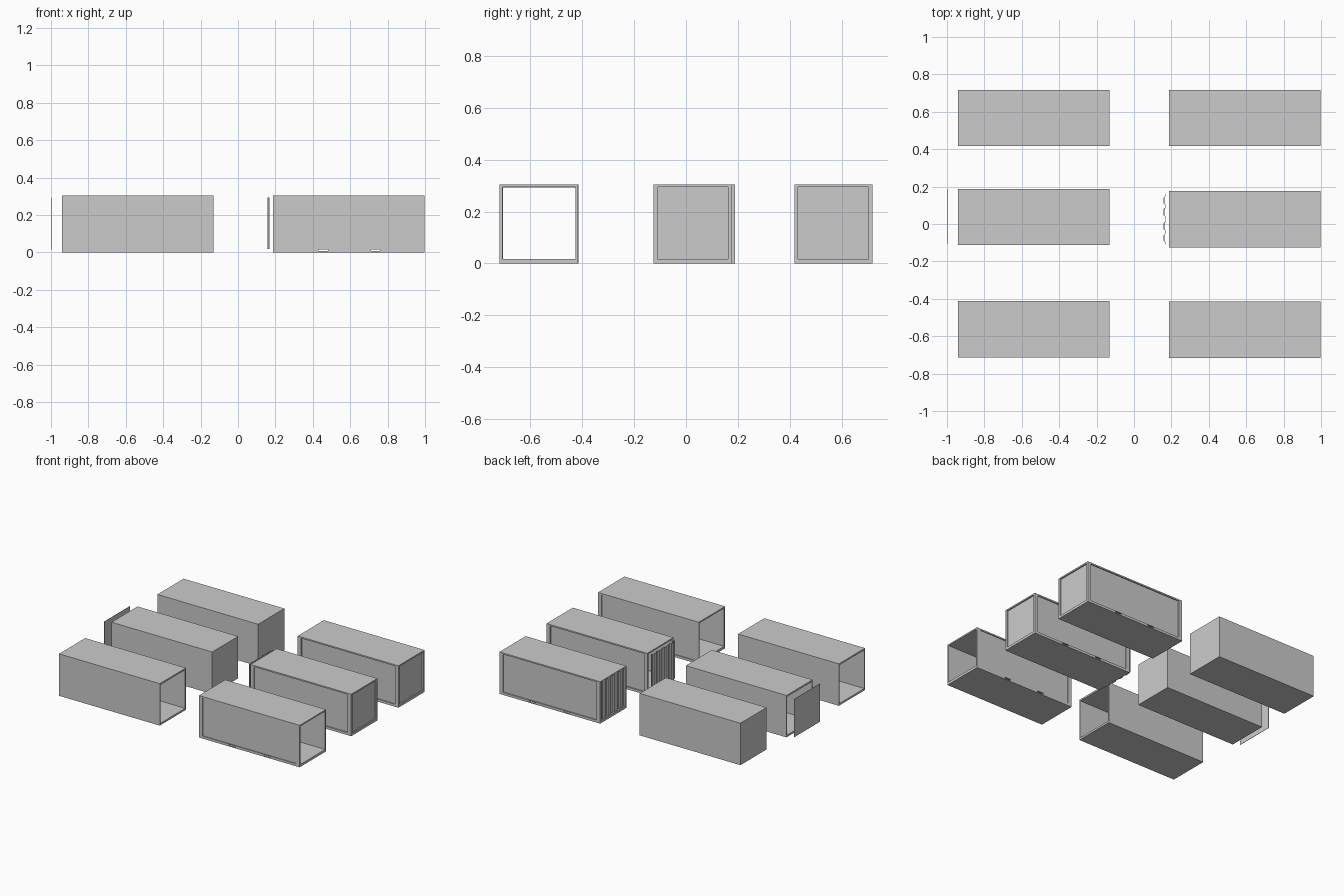
import bpy, bmesh

if "Cube" in bpy.data.objects:
    bpy.data.objects.remove(bpy.data.objects["Cube"])

H = 0.305            # container height
FLOOR, ROOF = 0.018, 0.295


def make(name, bm):
    bmesh.ops.recalc_face_normals(bm, faces=bm.faces)
    me = bpy.data.meshes.new(name)
    bm.to_mesh(me)
    bm.free()
    ob = bpy.data.objects.new(name, me)
    bpy.context.collection.objects.link(ob)
    return ob


def add_box(bm, x0, x1, y0, y1, z0, z1):
    v = bmesh.ops.create_cube(bm, size=1)["verts"]
    for p in v:
        p.co = ((x0 + x1) / 2 + p.co.x * (x1 - x0),
                (y0 + y1) / 2 + p.co.y * (y1 - y0),
                (z0 + z1) / 2 + p.co.z * (z1 - z0))


def boxes(name, *dims):
    bm = bmesh.new()
    for d in dims:
        add_box(bm, *d)
    return make(name, bm)


def corrugated_doors(name, x, y0, y1):
    # two leaves, each a thin vertical sheet with raised ribs on the -x side
    bm = bmesh.new()
    mid, gap = (y0 + y1) / 2, 0.001
    for a, b in ((y0, mid - gap), (mid + gap, y1)):
        w = b - a
        outer = [(0, a)]
        for c in (0.27, 0.73):
            outer += [(0, a + (c - 0.17) * w), (-0.007, a + (c - 0.12) * w),
                      (-0.007, a + (c + 0.12) * w), (0, a + (c + 0.17) * w)]
        outer.append((0, b))
        profile = outer + [(px + 0.003, py) for px, py in reversed(outer)]
        face = bm.faces.new([bm.verts.new((x + px, py, FLOOR + 0.001))
                             for px, py in profile])
        ext = bmesh.ops.extrude_face_region(bm, geom=[face])["geom"]
        bmesh.ops.translate(bm, vec=(0, 0, ROOF - FLOOR - 0.002),
                            verts=[g for g in ext if isinstance(g, bmesh.types.BMVert)])
    return make(name, bm)


def simple_container(tag, y0, y1, left_closed, right_closed):
    x0, x1, t = -0.94, -0.13, 0.008
    parts = [(x0, x1, y0, y1, 0, 0.014), (x0, x1, y0, y1, H - 0.012, H),
             (x0, x1, y0, y0 + t, 0.014, H - 0.012),
             (x0, x1, y1 - t, y1, 0.014, H - 0.012)]
    if left_closed:
        parts.append((x0, x0 + 0.004, y0 + t, y1 - t, 0.014, H - 0.012))
    if right_closed:
        parts.append((x1 - 0.004, x1, y0 + t, y1 - t, 0.014, H - 0.012))
    boxes(tag + "_simple_shell", *parts)


def framed_container(tag, y0, y1, post, doors, end_wall):
    x0, x1, px = 0.188, 0.998, 0.028
    # floor with two fork pockets running right through
    pockets = [0.43, 0.48, 0.71, 0.76]
    e = [x0] + pockets + [x1]
    boxes(tag + "_floor", (x0, x1, y0, y1, 0, 0.007),
          *[(e[i], e[i + 1], y0, y1, 0.007, 0.016) for i in (0, 2, 4)],
          (x0, x1, y0, y1, 0.016, FLOOR))
    boxes(tag + "_roof", (x0, x1, y0, y1, ROOF, H))
    # corner posts
    boxes(tag + "_corner_posts",
          *[(xa, xa + px, ya, ya + post, FLOOR, ROOF)
            for xa in (x0, x1 - px) for ya in (y0, y1 - post)])
    # recessed side walls
    r, t = post * 0.55, post * 0.4
    boxes(tag + "_side_walls",
          (x0 + px, x1 - px, y0 + r, y0 + r + t, FLOOR, ROOF),
          (x0 + px, x1 - px, y1 - r - t, y1 - r, FLOOR, ROOF))
    if end_wall:
        boxes(tag + "_end_wall",
              (x1 - 0.013, x1 - 0.009, y0 + post, y1 - post, FLOOR, ROOF))
    if doors is not None:
        corrugated_doors(tag + "_doors", doors, y0 + post, y1 - post)


# plain column
simple_container("front", -0.713, -0.413, False, False)
simple_container("middle", -0.111, 0.188, False, True)
simple_container("back", 0.417, 0.717, True, True)
boxes("middle_simple_detached_door", (-1.0, -0.998, -0.108, 0.187, 0.016, 0.293))

# framed column
framed_container("front", -0.717, -0.415, 0.010, None, False)
framed_container("middle", -0.125, 0.176, 0.0145, 0.166, True)
framed_container("back", 0.417, 0.717, 0.0145, 0.199, True)
